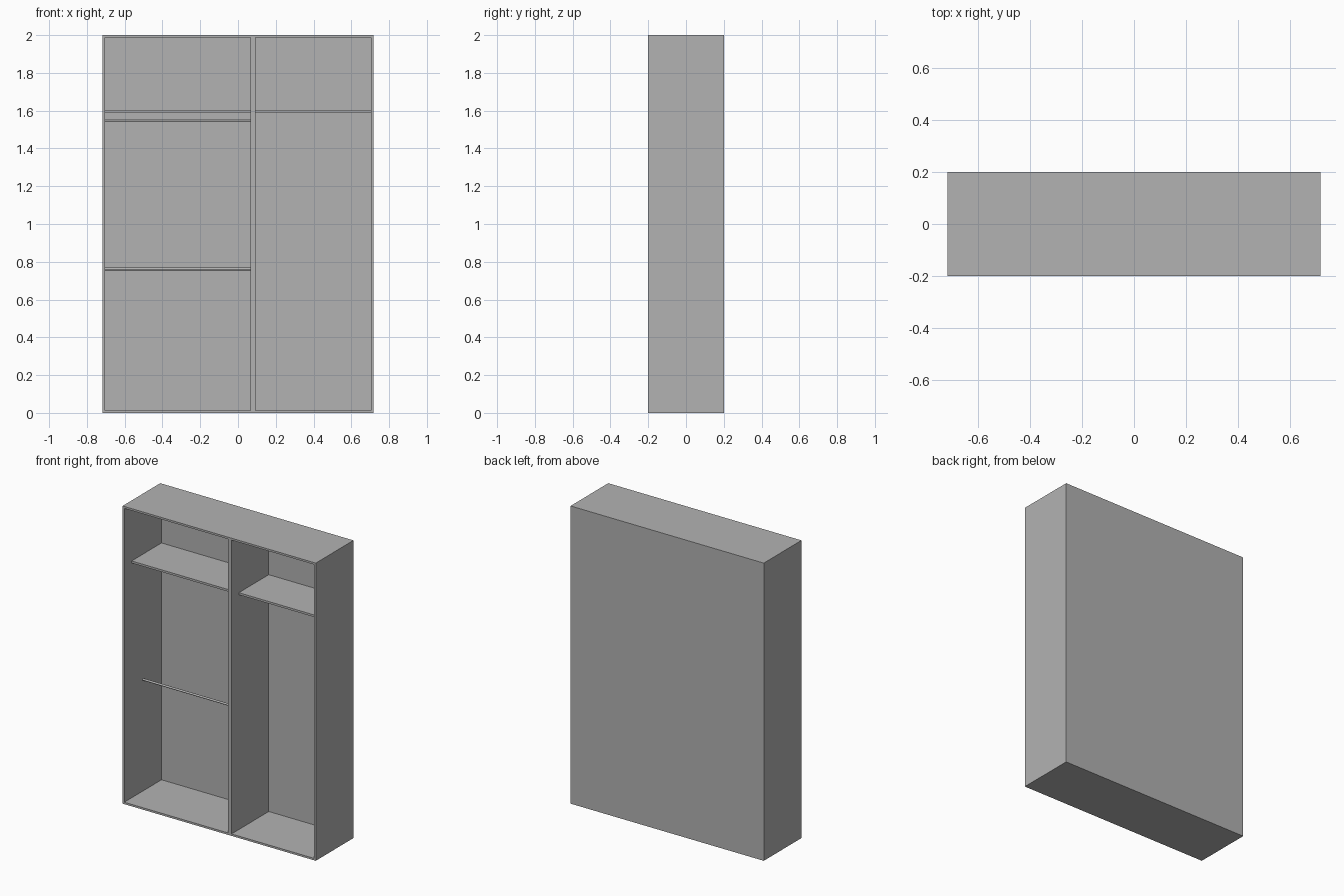
import bpy
import math

# Remove the default cube
cube = bpy.data.objects.get("Cube")
if cube:
    bpy.data.objects.remove(cube, do_unlink=True)

# Single plain grey finish
grey = bpy.data.materials.new("plain_grey")
grey.use_nodes = True
colour = (0.448, 0.448, 0.448, 1)
grey.diffuse_color = colour
grey.node_tree.nodes["Principled BSDF"].inputs["Base Color"].default_value = colour

# Overall dimensions
HALF_W, HALF_D, HEIGHT = 0.718, 0.2, 2.0
BOARD = 0.013
BACK = 0.005
INNER = HALF_W - BOARD
INNER_BACK = HALF_D - BACK
DIV_L, DIV_R = 0.066, 0.092
SHELF_FRONT = -0.122


def board(name, x, y, z):
    """Box spanning the (min, max) range on each axis."""
    bpy.ops.mesh.primitive_cube_add(size=1, location=[sum(r) / 2 for r in (x, y, z)])
    ob = bpy.context.object
    ob.name = name
    ob.scale = [r[1] - r[0] for r in (x, y, z)]
    bpy.ops.object.transform_apply(location=False, rotation=False, scale=True)
    ob.data.materials.append(grey)
    return ob


def rail(name, x, z, radius=0.007):
    """Round hanging rail running along x."""
    bpy.ops.mesh.primitive_cylinder_add(
        vertices=20, radius=radius, depth=x[1] - x[0],
        location=(sum(x) / 2, 0, z), rotation=(0, math.pi / 2, 0))
    ob = bpy.context.object
    ob.name = name
    ob.data.materials.append(grey)
    bpy.ops.object.shade_smooth_by_angle()
    return ob


# Carcass
depth = (-HALF_D, HALF_D)
inner_depth = (-HALF_D, INNER_BACK)
inner_height = (BOARD, HEIGHT - BOARD)
board("bottom_panel", (-HALF_W, HALF_W), depth, (0, BOARD))
board("top_panel", (-HALF_W, HALF_W), depth, (HEIGHT - BOARD, HEIGHT))
for name, side in (("right_side_panel", -1), ("left_side_panel", 1)):
    board(name, sorted((side * INNER, side * HALF_W)), depth, inner_height)
board("back_panel", (-INNER, INNER), (INNER_BACK, HALF_D), inner_height)
board("divider", (DIV_L, DIV_R), inner_depth, inner_height)

# Set-back shelves, one per compartment
wide_bay, narrow_bay = (-INNER, DIV_L), (DIV_R, INNER)
for name, bay in (("wide_shelf", wide_bay), ("narrow_shelf", narrow_bay)):
    board(name, bay, (SHELF_FRONT, INNER_BACK), (1.59, 1.604))

# Hanging rails in the wide compartment
rail("upper_rail", wide_bay, 1.55)
rail("lower_rail", wide_bay, 0.762)
